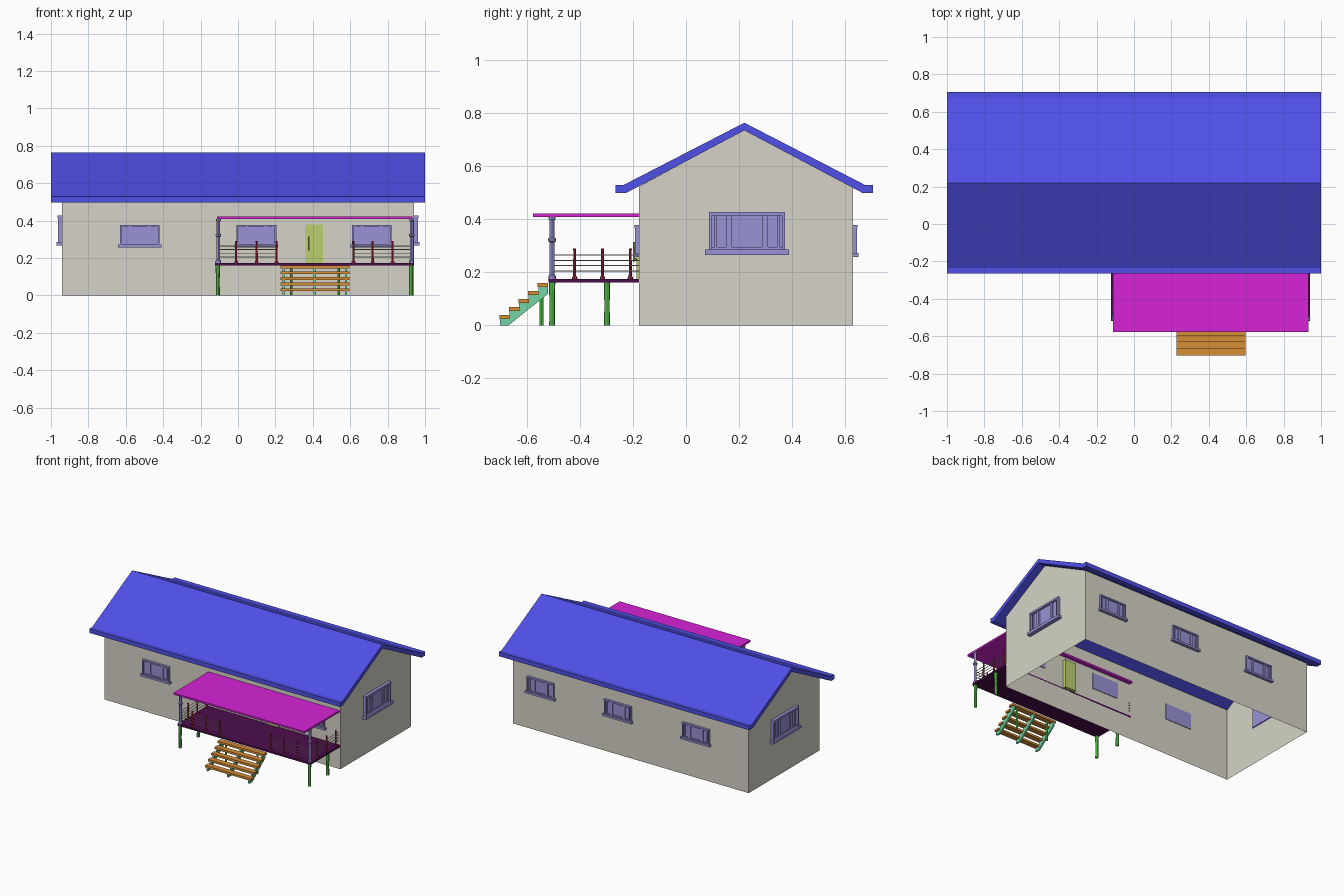
import bpy, bmesh
from mathutils import Vector, Matrix
from math import pi

cube = bpy.data.objects.get("Cube")
if cube:
    bpy.data.objects.remove(cube, do_unlink=True)


def material(name, rgb):
    lin = [((c / 255 + 0.055) / 1.055) ** 2.4 if c > 10 else c / 255 / 12.92 for c in rgb]
    m = bpy.data.materials.new(name)
    m.use_nodes = True
    m.diffuse_color = (*lin, 1)
    m.node_tree.nodes["Principled BSDF"].inputs["Base Color"].default_value = (*lin, 1)
    return m


WALL = material("wall cream", (214, 212, 199))
ROOF = material("roof blue", (80, 80, 232))
TRIM = material("trim lavender", (153, 147, 214))
AWNING = material("awning magenta", (214, 36, 214))
DECK = material("deck purple", (76, 14, 76))
RAIL = material("rail red", (184, 42, 74))
LEG = material("leg green", (100, 216, 84))
TREAD = material("tread orange", (214, 142, 54))
STRINGER = material("stringer teal", (116, 212, 164))
DOOR = material("door olive", (188, 208, 112))


def finish(name, bm, mat, smooth=False):
    bmesh.ops.recalc_face_normals(bm, faces=bm.faces)
    me = bpy.data.meshes.new(name)
    bm.to_mesh(me)
    bm.free()
    me.materials.append(mat)
    ob = bpy.data.objects.new(name, me)
    bpy.context.collection.objects.link(ob)
    if smooth:
        bpy.ops.object.select_all(action="DESELECT")
        ob.select_set(True)
        bpy.context.view_layer.objects.active = ob
        bpy.ops.object.shade_smooth_by_angle()
    return ob


def add_box(bm, lo, hi):
    lo, hi = Vector(lo), Vector(hi)
    mat = Matrix.Translation((lo + hi) / 2) @ Matrix.Diagonal((*(hi - lo), 1))
    bmesh.ops.create_cube(bm, size=1, matrix=mat)


def box(name, lo, hi, mat):
    bm = bmesh.new()
    add_box(bm, lo, hi)
    return finish(name, bm, mat)


def prism(name, profile, x0, x1, mat):
    """Extrude a (y, z) outline along x."""
    bm = bmesh.new()
    face = bm.faces.new([bm.verts.new((x0, y, z)) for y, z in profile])
    ext = bmesh.ops.extrude_face_region(bm, geom=[face], use_keep_orig=True)
    moved = [v for v in ext["geom"] if isinstance(v, bmesh.types.BMVert)]
    bmesh.ops.translate(bm, verts=moved, vec=(x1 - x0, 0, 0))
    return finish(name, bm, mat)


def turned(name, x, y, profile, mat, sides=12):
    """Spin a (radius, z) outline around a vertical axis."""
    bm = bmesh.new()
    rings = []
    for r, z in profile:
        ring = bmesh.ops.create_circle(bm, segments=sides, radius=r,
                                       matrix=Matrix.Translation((x, y, z)))["verts"]
        rings.append(ring)
    for a, b in zip(rings, rings[1:]):
        for i in range(sides):
            j = (i + 1) % sides
            bm.faces.new((a[i], a[j], b[j], b[i]))
    bm.faces.new(rings[0])
    bm.faces.new(rings[-1])
    return finish(name, bm, mat, True)


def rod(name, a, b, r, mat):
    a, b = Vector(a), Vector(b)
    d = b - a
    bm = bmesh.new()
    m = Matrix.Translation((a + b) / 2) @ d.to_track_quat("Z", "Y").to_matrix().to_4x4()
    bmesh.ops.create_cone(bm, cap_ends=True, segments=6, radius1=r, radius2=r,
                          depth=d.length, matrix=m)
    return finish(name, bm, mat)


def window(name, origin, angle, s=1.0):
    """Three-light window; local -y points out of the wall."""
    w, h = 0.144, 0.156
    bm = bmesh.new()
    add_box(bm, (-w, -0.006, 0), (w, 0.006, h))                       # glass panel
    for side in (-1, 1):
        for u, t, d in ((w - 0.006, 0.006, 0.020), (0.068, 0.012, 0.015), (0.118, 0.004, 0.012)):
            add_box(bm, (side * u - t, -d, 0.01), (side * u + t, 0, h))  # jambs, mullions
    add_box(bm, (-w, -0.022, h - 0.014), (w, 0, h))                   # head
    add_box(bm, (-w, -0.014, 0.012), (w, 0, 0.024))                   # lower rail
    add_box(bm, (-w - 0.014, -0.029, -0.006), (w + 0.014, 0, 0.014))  # sill
    bm.transform(Matrix.Translation(origin) @ Matrix.Rotation(angle, 4, "Z")
                 @ Matrix.Diagonal((s, s, s, 1)))
    return finish(name, bm, TRIM)


# House shell, open below and under the roof
X, FRONT, BACK, RIDGE = 0.942, -0.178, 0.63, 0.22
bm = bmesh.new()
outline = [(FRONT, 0), (BACK, 0), (BACK, 0.523), (RIDGE, 0.737), (FRONT, 0.523)]
ends = [[bm.verts.new((x, y, z)) for y, z in outline] for x in (-X, X)]
for end in ends:
    bm.faces.new(end)
for i, j in ((1, 2), (4, 0)):
    bm.faces.new((ends[0][i], ends[0][j], ends[1][j], ends[1][i]))
finish("house_walls", bm, WALL)

# Roof slab with flat eaves
half = [(0.24, 0.735), (0.69, 0.498)]
under = [(-0.265, 0.498), (-0.228, 0.498), (RIDGE, 0.735)]
over = [(RIDGE, 0.764), (-0.236, 0.529), (-0.265, 0.529)]
mirror = lambda pts: [(2 * RIDGE - y, z) for y, z in reversed(pts)]
prism("roof", under + mirror(under)[1:] + mirror(over) + over[1:], -1, 1, ROOF)

# Windows
for i, x in enumerate((-0.525, 0.098, 0.715)):
    window(f"front_window_{i + 1}", (x, FRONT, 0.262), 0, 0.74)
    window(f"back_window_{i + 1}", (x, BACK, 0.262), pi, 0.74)
window("left_gable_window", (X, 0.23, 0.272), pi / 2)
window("right_gable_window", (-X, 0.23, 0.272), -pi / 2)

# Door with handle
box("door", (0.362, -0.186, 0.172), (0.455, -0.155, 0.378), DOOR)
rod("door_handle", (0.378, -0.196, 0.24), (0.378, -0.196, 0.315), 0.004, DOOR)
for z in (0.25, 0.305):
    rod("handle_mount", (0.378, -0.196, z), (0.378, -0.18, z), 0.003, DOOR)

# Porch deck and awning
box("deck", (-0.122, -0.518, 0.161), (0.942, FRONT, 0.174), DECK)
box("awning", (-0.112, -0.577, 0.409), (0.934, -0.15, 0.422), AWNING)

# Posts and legs
POST_X = (-0.105, 0.928)
post = [(0.014, 0.174), (0.014, 0.186), (0.009, 0.192), (0.009, 0.312), (0.015, 0.318),
        (0.015, 0.326), (0.009, 0.332), (0.009, 0.395), (0.013, 0.401), (0.013, 0.409)]
leg = [(0.011, 0), (0.010, 0.08), (0.012, 0.161)]
for x in POST_X:
    turned("porch_post", x, -0.505, post, TRIM)
    for y in (-0.505, -0.298):
        turned("deck_leg", x - 0.003, y, leg, LEG, 8)

# Railing
baluster = [(0.010, 0.174), (0.010, 0.180), (0.006, 0.186), (0.005, 0.28), (0.006, 0.29)]
spots = [(x, -0.505) for x in (-0.01, 0.1, 0.206, 0.617, 0.72, 0.826)]
spots += [(x, y) for x in POST_X for y in (-0.42, -0.315, -0.21)]
for x, y in spots:
    turned("rail_post", x, y, baluster, RAIL, 8)
for z in (0.205, 0.225, 0.245, 0.265):
    rod("front_wire", (POST_X[0], -0.505, z), (0.206, -0.505, z), 0.002, WALL)
    rod("front_wire", (0.617, -0.505, z), (POST_X[1], -0.505, z), 0.002, WALL)
    for x in POST_X:
        rod("side_wire", (x, -0.505, z), (x, -0.165, z), 0.002, WALL)

# Stairs
N, Y0, RUN, RISE = 5, -0.704, 0.0362, 0.0302
teeth = []
for i in range(N):
    y, z = Y0 + 0.002 + i * RUN, 0.023 + i * RISE
    teeth += [(y, z), (y + RUN, z)]
    box(f"stair_tread_{i + 1}", (0.228, y - 0.002, z), (0.595, y + 0.037, z + 0.015), TREAD)
top_y = teeth[-1][0]
stringer = [(Y0 + 0.002, 0), *teeth, (top_y, 0.118), (Y0 + 0.035, 0)]
for x in (0.245, 0.41, 0.578):
    prism("stair_stringer", stringer, x - 0.006, x + 0.006, STRINGER)
for x in (0.285, 0.538):
    turned("stair_leg", x, -0.545, [(0.007, 0), (0.007, 0.144)], LEG, 8)
